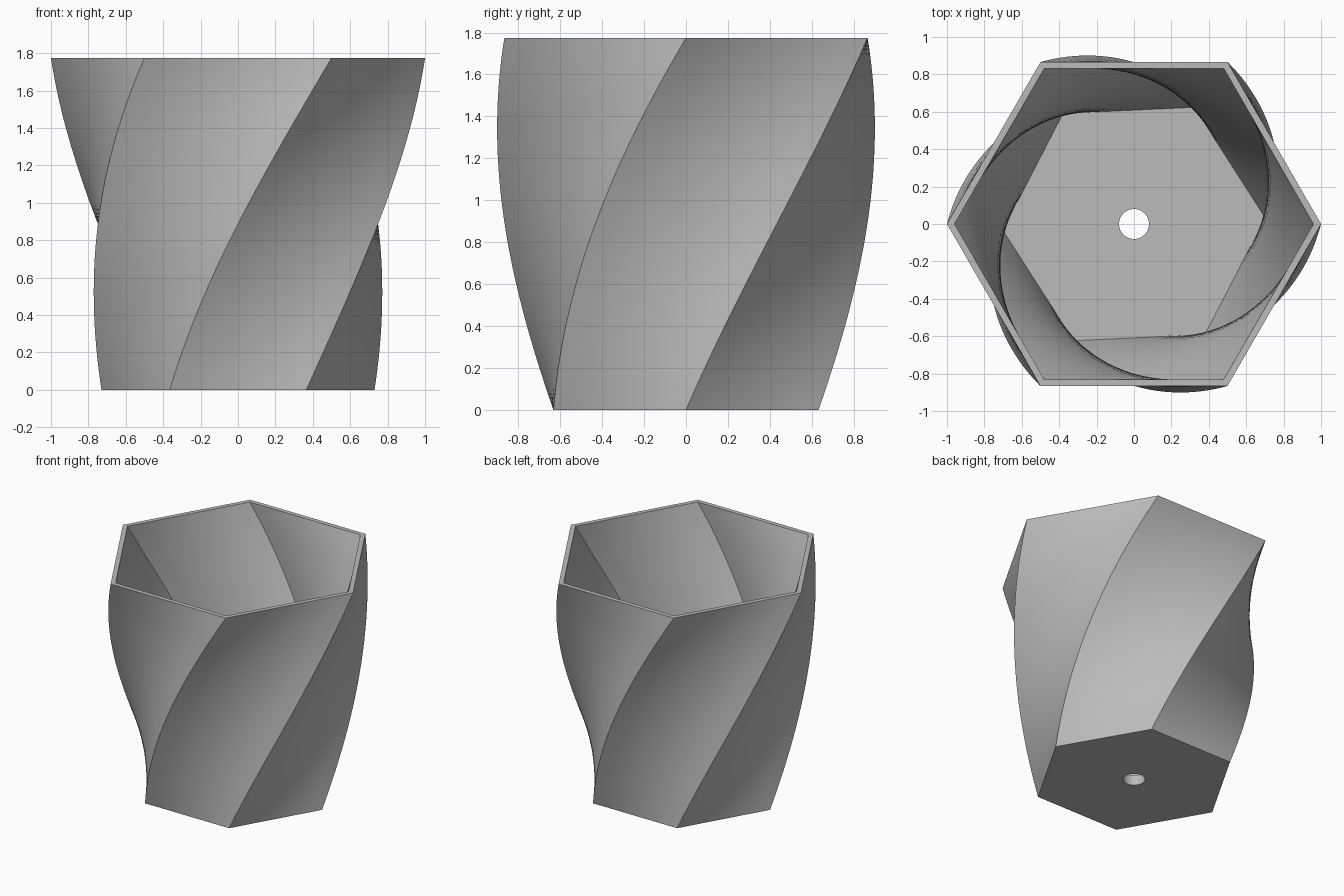
import bpy, bmesh
from math import cos, sin, pi, radians

cube = bpy.data.objects.get("Cube")
if cube:
    bpy.data.objects.remove(cube, do_unlink=True)

HEIGHT, FLOOR = 1.775, 0.08
R_BOTTOM, R_TOP, WALL = 0.73, 1.0, 0.04
HOLE = 0.08
TWIST = radians(60)
SIDES, SPLIT, LAYERS = 6, 8, 80


def outer_radius(z):
    return R_BOTTOM + (R_TOP - R_BOTTOM) * z / HEIGHT


def hexagon(radius, z):
    """Hexagon ring, turned in proportion to its height."""
    points = []
    turn = TWIST * z / HEIGHT
    for side in range(SIDES):
        a = turn + side * pi / 3
        b = a + pi / 3
        for step in range(SPLIT):
            t = step / SPLIT
            points.append((radius * (cos(a) * (1 - t) + cos(b) * t),
                           radius * (sin(a) * (1 - t) + sin(b) * t), z))
    return points


def circle(z):
    count = SIDES * SPLIT
    return [(HOLE * cos(2 * pi * i / count), HOLE * sin(2 * pi * i / count), z)
            for i in range(count)]


# Rings run from the drain hole, up the outside, down the inside, back to the hole
outside = [HEIGHT * i / LAYERS for i in range(LAYERS + 1)]
inside = [HEIGHT + (FLOOR - HEIGHT) * i / LAYERS for i in range(LAYERS + 1)]
rings = [circle(0)]
rings += [hexagon(outer_radius(z), z) for z in outside]
rings += [hexagon(outer_radius(z) - WALL, z) for z in inside]
rings += [circle(FLOOR)]

# Loft the rings into one closed shell
bm = bmesh.new()
loops = [[bm.verts.new(p) for p in ring] for ring in rings]
for low, high in zip(loops, loops[1:] + loops[:1]):
    for i in range(len(low)):
        j = (i + 1) % len(low)
        bm.faces.new((low[i], low[j], high[j], high[i]))
bmesh.ops.recalc_face_normals(bm, faces=bm.faces)
mesh = bpy.data.meshes.new("twisted_planter")
bm.to_mesh(mesh)
bm.free()

# Plain grey material
grey = bpy.data.materials.new("grey")
grey.use_nodes = True
colour = (0.5, 0.5, 0.5, 1)
grey.diffuse_color = colour
grey.node_tree.nodes["Principled BSDF"].inputs["Base Color"].default_value = colour
mesh.materials.append(grey)

planter = bpy.data.objects.new("twisted_planter", mesh)
bpy.context.collection.objects.link(planter)
bpy.ops.object.select_all(action="DESELECT")
planter.select_set(True)
bpy.context.view_layer.objects.active = planter
bpy.ops.object.shade_smooth_by_angle(angle=radians(30))
